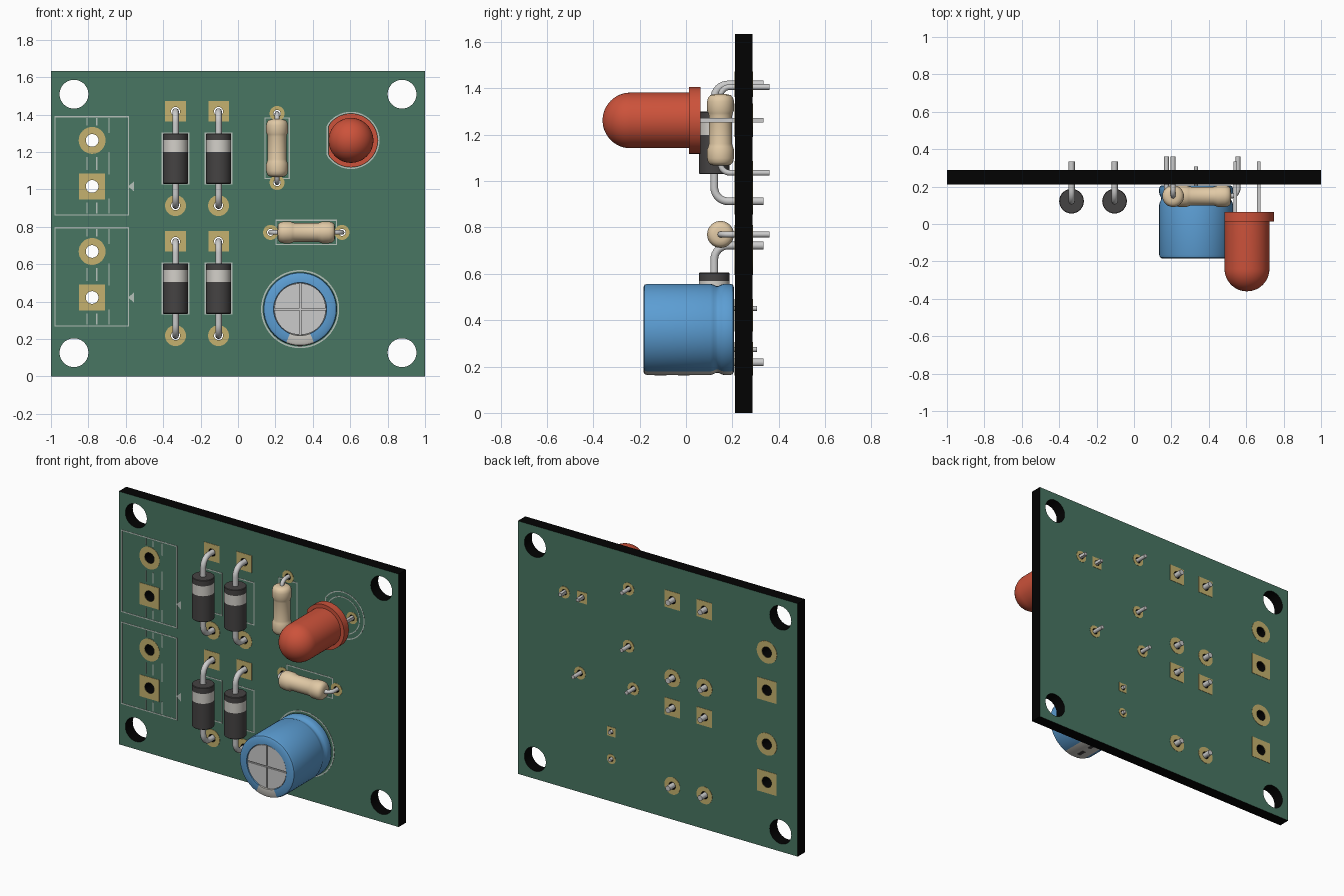
import bpy, bmesh
from math import sin, cos, pi, radians
from mathutils import Vector, Matrix

if "Cube" in bpy.data.objects:
    bpy.data.objects.remove(bpy.data.objects["Cube"])

X, Y, Z = Vector((1, 0, 0)), Vector((0, 1, 0)), Vector((0, 0, 1))
FRONT, BACK = 0.212, 0.288          # board faces along y


def material(name, hexcode):
    m = bpy.data.materials.new(name)
    rgb = [((hexcode >> s) & 255) / 255 for s in (16, 8, 0)]
    m.diffuse_color = [c ** 2.2 for c in rgb] + [1]
    m.use_nodes = True
    m.node_tree.nodes["Principled BSDF"].inputs["Base Color"].default_value = m.diffuse_color
    return m


GREEN = material("solder_mask_green", 0x4A7562)
BLACK = material("edge_black", 0x0A0A0A)
GOLD = material("pad_gold", 0xC4B06E)
SILK = material("print_grey", 0xB4C0B8)
DARK = material("diode_dark", 0x474545)
BAND = material("band_light", 0xD2CFC8)
TAN = material("resistor_tan", 0xE0C8A4)
RED = material("lens_red", 0xCB533D)
BLUE = material("sleeve_blue", 0x5C9CD2)
METAL = material("metal", 0xC9C8C6)


def add(name, mesh, mats, pick=None, angle=35):
    """Link a mesh, choose materials per face, shade smooth with sharp edges."""
    bm = bmesh.new()
    bm.from_mesh(mesh)
    bmesh.ops.remove_doubles(bm, verts=bm.verts, dist=1e-5)
    bmesh.ops.recalc_face_normals(bm, faces=bm.faces)
    mesh.materials.clear()
    for m in mats:
        mesh.materials.append(m)
    for f in bm.faces:
        f.smooth = True
        f.material_index = pick(f) if pick else 0
    bm.to_mesh(mesh)
    bm.free()
    mesh.set_sharp_from_angle(angle=radians(angle))
    mesh.name = name
    ob = bpy.data.objects.new(name, mesh)
    bpy.context.collection.objects.link(ob)
    return ob


def curve_mesh(paths, closed, **settings):
    cu = bpy.data.curves.new("tmp", 'CURVE')
    for k, v in settings.items():
        setattr(cu, k, v)
    for pts in paths:
        sp = cu.splines.new('POLY')
        sp.points.add(len(pts) - 1)
        for p, q in zip(sp.points, pts):
            p.co = (*q, 1)
        sp.use_cyclic_u = closed
    ob = bpy.data.objects.new("tmp", cu)
    bpy.context.collection.objects.link(ob)
    dg = bpy.context.evaluated_depsgraph_get()
    mesh = bpy.data.meshes.new_from_object(ob.evaluated_get(dg))
    bpy.data.objects.remove(ob)
    bpy.data.curves.remove(cu)
    return mesh


def plate(name, loops, y0, y1, mats, pick=None):
    """Flat sheet in the xz plane; nested loops become holes."""
    mesh = curve_mesh([[(x, z, 0) for x, z in lp] for lp in loops], True,
                      dimensions='2D', fill_mode='BOTH', extrude=(y1 - y0) / 2)
    mesh.transform(Matrix.Translation((0, (y0 + y1) / 2, 0)) @ Matrix.Rotation(pi / 2, 4, 'X'))
    return add(name, mesh, mats, pick)


def lathe(name, profile, centre, axis, mats, pick=None, n=48):
    """Revolve (radius, distance along axis) points around axis through centre."""
    side = X if axis != X else Z
    bm = bmesh.new()
    vs = [bm.verts.new(side * r + axis * t) for r, t in profile]
    es = [bm.edges.new(p) for p in zip(vs, vs[1:])]
    bmesh.ops.spin(bm, geom=vs + es, cent=(0, 0, 0), axis=axis, angle=2 * pi, steps=n)
    mesh = bpy.data.meshes.new(name)
    bm.to_mesh(mesh)
    bm.free()
    ob = add(name, mesh, mats, pick)
    ob.location = centre
    return ob


def circle(x, z, r, n=32, xmin=-9):
    return [(max(xmin, x + r * cos(2 * pi * i / n)), z + r * sin(2 * pi * i / n)) for i in range(n)]


def rect(x, z, hx, hz):
    return [(x - hx, z - hz), (x + hx, z - hz), (x + hx, z + hz), (x - hx, z + hz)]


def frame(x, z, hx, hz, w=0.007):
    return [rect(x, z, hx, hz), rect(x, z, hx - w, hz - w)]


def staple(name, centre, axis, half, bend, radius, y_end):
    """Wire through a body, both ends bent back through the board."""
    arc = [(half - bend + bend * cos(a), bend - bend * sin(a))
           for a in (i * pi / 16 for i in range(9))]
    right = [(half, y_end - centre.y)] + arc
    pts = [centre - axis * u + Y * v for u, v in right]
    pts += [centre + axis * u + Y * v for u, v in reversed(right)]
    add(name, curve_mesh([pts], False, dimensions='3D', bevel_depth=radius,
                         bevel_resolution=3, use_fill_caps=True), [METAL], angle=50)


# Component layout
diodes = [(-0.334, 1.165), (-0.104, 1.165), (-0.334, 0.47), (-0.104, 0.47)]
resistors = [(0.209, 1.221, Z, 0.185), (0.365, 0.77, X, 0.191)]
connectors = [1.126, 0.532]
LX, LZ = 0.604, 1.262
CX, CZ = 0.332, 0.36

# Pads: x, z, square, size, hole radius
pads = []
for z in connectors:
    pads += [(-0.78, z + 0.136, False, 0.072, 0.034), (-0.78, z - 0.11, True, 0.07, 0.034)]
for x, z in diodes:
    pads += [(x, z + 0.252, True, 0.055, 0.024), (x, z - 0.252, False, 0.056, 0.024)]
for x, z, ax, h in resistors:
    pads += [(x + s * h * ax.x, z + s * h * ax.z, False, 0.04, 0.019) for s in (-1, 1)]
pads += [(LX - 0.063, LZ, True, 0.036, 0.018), (LX + 0.063, LZ, False, 0.038, 0.018)]
pads += [(CX, 0.451, True, 0.03, 0.015), (CX, 0.274, False, 0.031, 0.015)]

# Board with drilled holes: green faces, black edges
mounts = [circle(sx * 0.877, z, 0.077, 40) for sx in (-1, 1) for z in (0.127, 1.509)]
drills = [circle(p[0], p[1], p[4], 24) for p in pads]
plate("circuit_board", [rect(0, 0.817, 1, 0.817)] + mounts + drills, FRONT, BACK,
      [GREEN, BLACK], lambda f: int(abs(f.normal.y) < 0.5))

# Copper pads on both faces
pad_loops = drills + [rect(x, z, s, s) if sq else circle(x, z, s) for x, z, sq, s, _ in pads]
plate("front_pads", pad_loops, FRONT - 0.002, FRONT + 0.001, [GOLD])
plate("back_pads", pad_loops, BACK - 0.001, BACK + 0.002, [GOLD])

# Printed part outlines
silk = []
for z in connectors:
    silk += frame(-0.782, z, 0.2, 0.266)
    for x in (-0.807, -0.755):
        silk += [rect(x, z + dz, 0.003, hz) for dz, hz in ((0.235, 0.02), (0.013, 0.035), (-0.225, 0.03))]
    silk += [rect(-0.69, z + dz, 0.003, hz) for dz, hz in ((0.215, 0.04), (0.013, 0.06), (-0.215, 0.04))]
    silk += [[(-0.588, z - 0.11), (-0.556, z - 0.137), (-0.556, z - 0.083)]]
for x, z in diodes:
    silk += frame(x, z, 0.074, 0.139)
silk += frame(0.209, 1.22, 0.068, 0.165) + frame(0.365, 0.77, 0.165, 0.068)
silk += [circle(CX, CZ, 0.209, 48), circle(CX, CZ, 0.201, 48)]
silk += [circle(LX, LZ, 0.153, 48, 0.474), circle(LX, LZ, 0.146, 48, 0.481)]
silk += [circle(LX, LZ, 0.12, 48), circle(LX, LZ, 0.114, 48)]
plate("printed_outlines", silk, FRONT - 0.0015, FRONT + 0.001, [SILK])

# Diodes
for i, (x, z) in enumerate(diodes, 1):
    c = Vector((x, 0.122, z))
    lathe(f"diode_body_{i}", [(0, -0.135), (0.063, -0.135), (0.066, -0.132), (0.066, 0.034), (0.066, 0.098),
                              (0.066, 0.132), (0.063, 0.135), (0, 0.135)], c, Z, [DARK, BAND],
          lambda f: int(0.04 < f.calc_center_median().z < 0.09), 32)
    staple(f"diode_lead_{i}", c, Z, 0.252, 0.06, 0.0175, 0.335)

# Resistors with a dogbone body
half = [(0.05, 0.06), (0.053, 0.072), (0.058, 0.084), (0.058, 0.122), (0.054, 0.139),
        (0.044, 0.15), (0.028, 0.154), (0, 0.155)]
for i, (x, z, ax, h) in enumerate(resistors, 1):
    c = Vector((x, 0.149, z))
    lathe(f"resistor_body_{i}", [(r, -t) for r, t in reversed(half)] + half, c, ax, [TAN], n=32)
    staple(f"resistor_lead_{i}", c, ax, h, 0.04, 0.013, 0.36)

# Indicator lamp: dome, collar with one flat side, two square legs
dome = [(0.12 * sin(i * pi / 24), -0.24 - 0.12 * cos(i * pi / 24)) for i in range(13)]
lamp = lathe("lamp_lens", dome + [(0.12, 0.014), (0.144, 0.014), (0.144, 0.063), (0, 0.063)],
             (LX, 0, LZ), Y, [RED])
for v in lamp.data.vertices:
    v.co.x = max(v.co.x, -0.121)
for s, side in ((-1, "left"), (1, "right")):
    plate(f"lamp_leg_{side}", [rect(LX + s * 0.063, LZ, 0.01, 0.01)], 0.06, 0.334, [METAL])

# Capacitor sleeve with pale stripe along the bottom
sleeve = [(0, 0.207), (0.182, 0.207), (0.193, 0.202), (0.197, 0.19), (0.197, 0.165), (0.193, 0.152),
          (0.187, 0.14), (0.187, 0.13), (0.193, 0.118), (0.197, 0.105), (0.197, -0.165),
          (0.193, -0.178), (0.183, -0.184), (0.142, -0.184), (0.14, -0.17), (0, -0.17)]


def sleeve_part(f):
    c = f.calc_center_median()
    if c.y < -0.165 and c.x ** 2 + c.z ** 2 < 0.13 ** 2:
        return 2
    return int(c.z < 0 and abs(c.x) < -c.z * 0.414 and c.y < 0.2)


lathe("capacitor_can", sleeve, (CX, 0, CZ), Y, [BLUE, BAND, METAL], sleeve_part)

# Vent top: four quarter plates leave a cross groove
g = 0.004
for sx, a in ((1, "right"), (-1, "left")):
    for sz, b in ((1, "upper"), (-1, "lower")):
        arc = [(CX + sx * (g + 0.133 * cos(i * pi / 24)), CZ + sz * (g + 0.133 * sin(i * pi / 24)))
               for i in range(13)]
        plate(f"vent_{b}_{a}", [[(CX + sx * g, CZ + sz * g)] + arc], -0.18, -0.168, [METAL])

# Dashes on the stripe, and pins
for i, y in enumerate((-0.11, -0.01), 1):
    plate(f"stripe_dash_{i}", [rect(CX, CZ - 0.196, 0.011, 0.003)], y - 0.025, y + 0.025, [DARK])
for z, b in ((0.451, "upper"), (0.274, "lower")):
    plate(f"capacitor_pin_{b}", [circle(CX, z, 0.011, 16)], 0.2, 0.307, [METAL])
